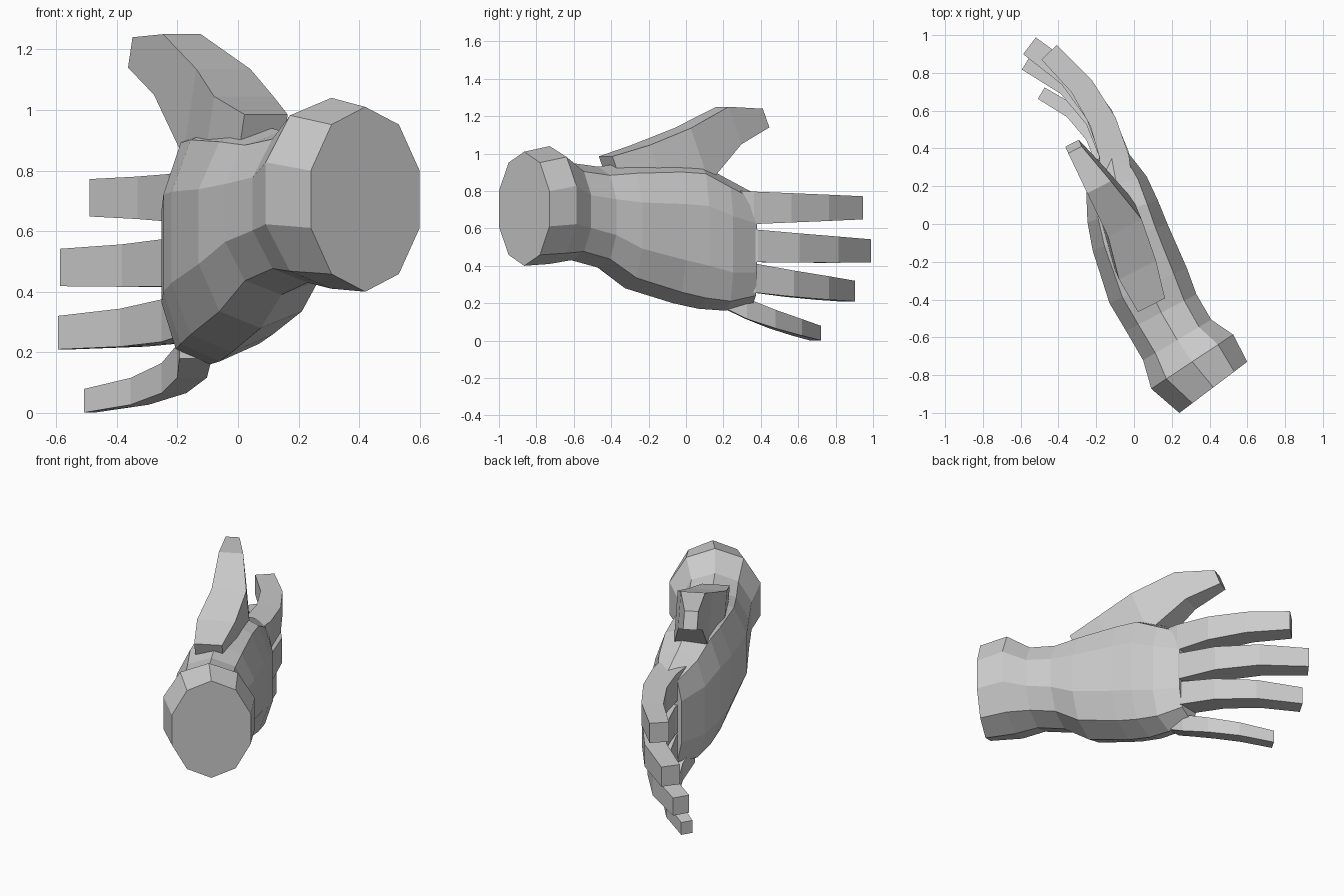
import bpy, bmesh
from math import cos, sin, pi, radians, copysign
from mathutils import Vector

cube = bpy.data.objects.get("Cube")
if cube:
    bpy.data.objects.remove(cube)

skin = bpy.data.materials.new("plain_grey")
skin.use_nodes = True
colour = (0.6, 0.6, 0.6, 1)
skin.diffuse_color = colour
skin.node_tree.nodes["Principled BSDF"].inputs["Base Color"].default_value = colour

UP = Vector((0, 0, 1))


def heading(degrees):
    """Horizontal unit vector, counted anticlockwise from x."""
    angle = radians(degrees)
    return Vector((cos(angle), sin(angle), 0))


def loft(name, rings):
    """Skin a closed flat-faced tube through rings of equal point count."""
    bm = bmesh.new()
    loops = [[bm.verts.new(point) for point in ring] for ring in rings]
    count = len(loops[0])
    for near, far in zip(loops, loops[1:]):
        for i in range(count):
            j = (i + 1) % count
            bm.faces.new((near[i], near[j], far[j], far[i]))
    bm.faces.new(loops[0])
    bm.faces.new(loops[-1])
    bmesh.ops.recalc_face_normals(bm, faces=bm.faces)
    mesh = bpy.data.meshes.new(name)
    bm.to_mesh(mesh)
    bm.free()
    mesh.materials.append(skin)
    bpy.context.collection.objects.link(bpy.data.objects.new(name, mesh))


def oval_ring(centre, across, width, height, power, sides=10):
    """Upright ring; a power below one makes the oval boxier."""
    def bulge(value):
        return copysign(abs(value) ** power, value) / 2

    step = 2 * pi / sides
    full_width = width / cos(step / 2) ** power
    angles = [(i + 0.5) * step for i in range(sides)]
    return [centre + across * full_width * bulge(cos(a)) + UP * height * bulge(sin(a))
            for a in angles]


def box_ring(centre, side, rise):
    """Four-cornered ring spanned by a sideways and an upward vector."""
    return [centre + (side * s + rise * r) / 2
            for s, r in ((-1, 1), (1, 1), (1, -1), (-1, -1))]


# Wrist cuff and palm follow a bowed path from the cut end to the knuckles
cut_end = Vector((0.42, -0.865, 0))
bow = Vector((0, -0.4, 0))
knuckles = Vector((-0.12, 0.36, 0))
palm_rings = []
for t, width, low, high in (
    (0, 0.45, 0.4, 1.01),
    (0.14, 0.52, 0.41, 1.04),
    (0.25, 0.42, 0.43, 0.95),
    (0.38, 0.42, 0.39, 0.93),
    (0.5, 0.45, 0.28, 0.95),
    (0.7, 0.42, 0.2, 0.96),
    (0.8, 0.39, 0.17, 0.95),
    (0.9, 0.33, 0.16, 0.87),
    (1, 0.18, 0.2, 0.79),
):
    centre = cut_end.lerp(bow, t).lerp(bow.lerp(knuckles, t), t) + UP * (low + high) / 2
    palm_rings.append(oval_ring(centre, heading(37 - 25 * t), width, high - low, 1 - 0.3 * t))
loft("palm_and_wrist", palm_rings)


def finger(name, root, base, tip, bone, curl, height):
    """Tapering box finger of four lengthening bones, each turned to the palm."""
    spot = Vector((root, 0.19, 0))
    rings = []
    for i in range(5):
        t = i / 4
        taper = height * (1 - 0.35 * t)
        level = base + (tip - base) * t * (3 - t) / 2
        turn = 95 + curl * max(i - 1, 0)
        rings.append(box_ring(spot + UP * level, heading(turn - 90) * taper * 0.9, UP * taper))
        spot = spot + heading(95 + curl * i) * bone * (0.8 + t / 2)
    loft(name, rings)


finger("index_finger", -0.09, 0.71, 0.71, 0.21, 13, 0.19)
finger("middle_finger", -0.09, 0.52, 0.48, 0.235, 16, 0.19)
finger("ring_finger", -0.1, 0.37, 0.265, 0.22, 18, 0.17)
finger("little_finger", -0.14, 0.24, 0.04, 0.165, 18, 0.12)

# Thumb rises from the top of the palm, its sections leaning back
lean = Vector((0.15, -0.35, 1))
across = heading(27)
loft("thumb", [box_ring(Vector((x, y, z)), across * width, lean * height)
               for x, y, z, width, height in (
    (0.08, -0.4, 0.9, 0.16, 0.17),
    (0, -0.2, 0.92, 0.22, 0.25),
    (-0.07, 0.03, 0.99, 0.2, 0.29),
    (-0.2, 0.23, 1.15, 0.14, 0.2),
    (-0.32, 0.41, 1.19, 0.08, 0.1),
)])
